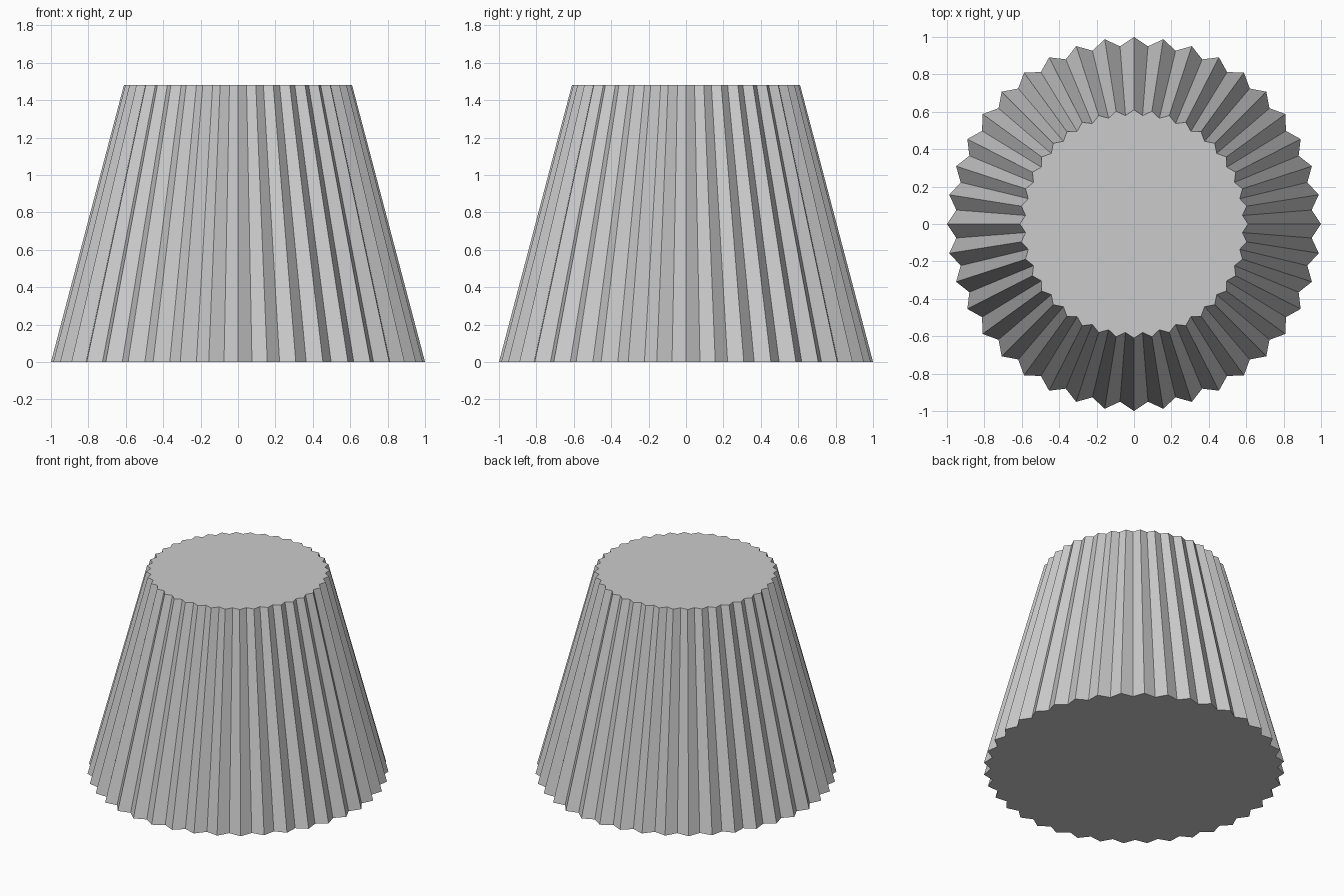
import bpy, bmesh
from math import cos, sin, pi

if "Cube" in bpy.data.objects:
    bpy.data.objects.remove(bpy.data.objects["Cube"], do_unlink=True)

PLEATS = 40
HEIGHT = 1.48
BASE_RADIUS = 1.0
TOP_RADIUS = 0.61
VALLEY = 0.953  # valley radius relative to ridge radius

grey = bpy.data.materials.new("light grey")
grey.use_nodes = True
colour = (0.6, 0.6, 0.6, 1)
grey.diffuse_color = colour
grey.node_tree.nodes["Principled BSDF"].inputs["Base Color"].default_value = colour


def pleated_ring(bm, radius, z):
    """Star-shaped ring alternating between ridges and valleys."""
    ring = []
    for i in range(2 * PLEATS):
        r = radius * (VALLEY if i % 2 else 1)
        a = pi * i / PLEATS
        ring.append(bm.verts.new((r * cos(a), r * sin(a), z)))
    return ring


# Pleated tapered body, closed at both ends
bm = bmesh.new()
bottom = pleated_ring(bm, BASE_RADIUS, 0)
top = pleated_ring(bm, TOP_RADIUS, HEIGHT)
for i in range(len(bottom)):
    j = (i + 1) % len(bottom)
    bm.faces.new((bottom[i], bottom[j], top[j], top[i]))
bm.faces.new(top)
bm.faces.new(bottom[::-1])

mesh = bpy.data.meshes.new("pleated_shade")
bm.to_mesh(mesh)
bm.free()
mesh.materials.append(grey)
shade = bpy.data.objects.new("pleated_shade", mesh)
bpy.context.collection.objects.link(shade)
